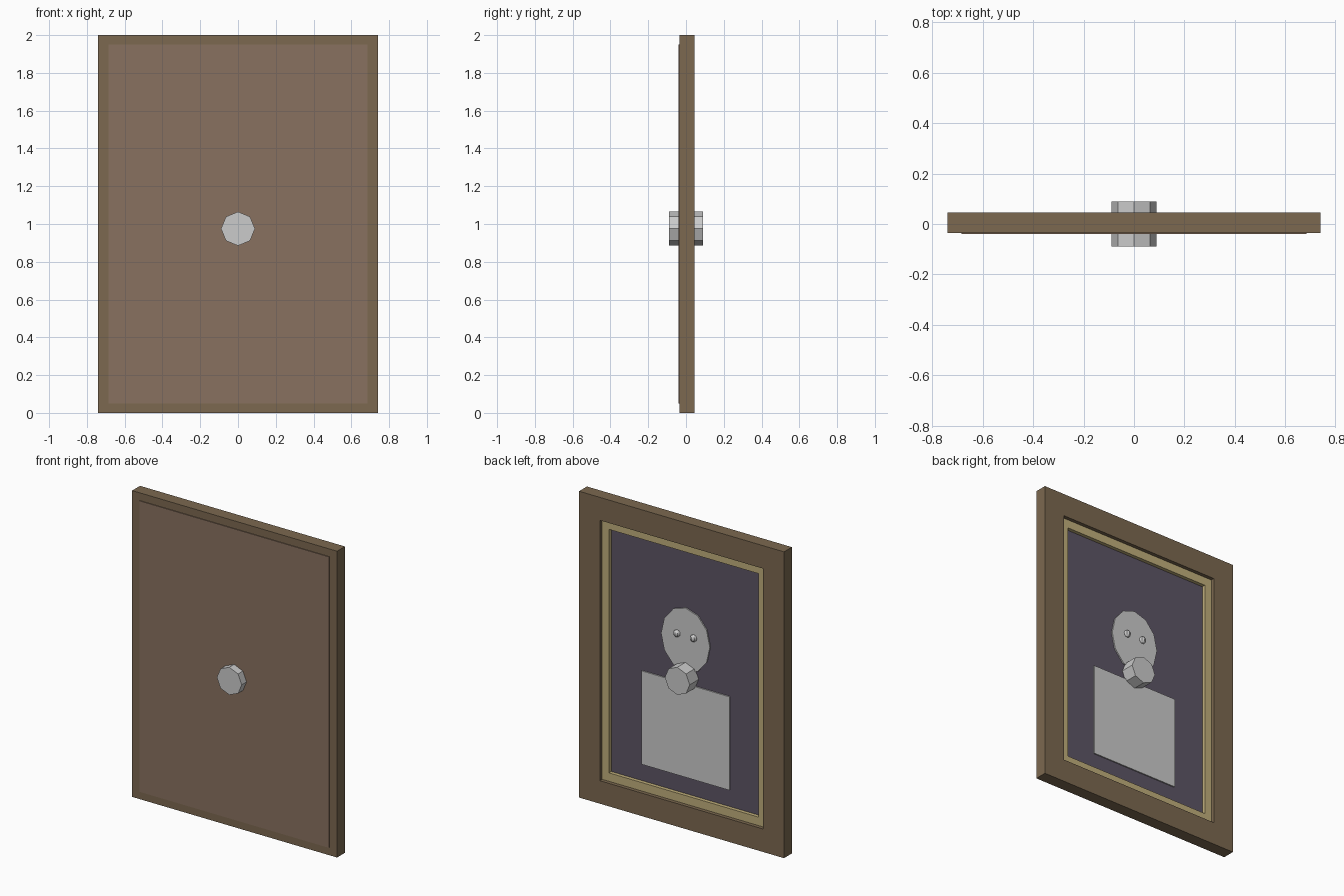
import bpy, bmesh, math
from mathutils import Matrix

if "Cube" in bpy.data.objects:
    bpy.data.objects.remove(bpy.data.objects["Cube"])


def material(name, rgb):
    m = bpy.data.materials.new(name)
    m.diffuse_color = (*rgb, 1)
    m.use_nodes = True
    m.node_tree.nodes["Principled BSDF"].inputs["Base Color"].default_value = m.diffuse_color
    return m


WOOD = material("dark_wood", (0.20, 0.14, 0.08))
BOARD = material("brown_board", (0.25, 0.165, 0.115))
GOLD = material("old_gold", (0.53, 0.43, 0.20))
CANVAS = material("purple_canvas", (0.11, 0.09, 0.13))


def finish(bm, name, mat=None):
    bmesh.ops.recalc_face_normals(bm, faces=bm.faces[:])
    me = bpy.data.meshes.new(name)
    bm.to_mesh(me)
    bm.free()
    ob = bpy.data.objects.new(name, me)
    bpy.context.collection.objects.link(ob)
    if mat:
        me.materials.append(mat)
    return ob


def box(name, half_w, z0, z1, y0, y1, mat=None):
    bm = bmesh.new()
    bmesh.ops.create_cube(bm, size=1)
    bmesh.ops.scale(bm, vec=(2 * half_w, y1 - y0, z1 - z0), verts=bm.verts)
    bmesh.ops.translate(bm, vec=(0, (y0 + y1) / 2, (z0 + z1) / 2), verts=bm.verts)
    return finish(bm, name, mat)


def border(name, half_w, half_h, width, y0, y1, mat):
    """Rectangular ring centred on z = 1."""
    bm = bmesh.new()
    loops = []
    for inset, y in ((0, y0), (0, y1), (width, y1), (width, y0)):
        w, h = half_w - inset, half_h - inset
        loops.append([bm.verts.new((sx * w, y, 1 + sz * h))
                      for sx, sz in ((-1, -1), (1, -1), (1, 1), (-1, 1))])
    for i in range(4):
        a, b = loops[i], loops[(i + 1) % 4]
        for j in range(4):
            k = (j + 1) % 4
            bm.faces.new((a[j], a[k], b[k], b[j]))
    return finish(bm, name, mat)


def disc(name, sides, rx, rz, z, y0, y1):
    """Faceted cylinder along y, with a vertex on the x axis."""
    bm = bmesh.new()
    bmesh.ops.create_cone(bm, cap_ends=True, segments=sides, radius1=1, radius2=1, depth=1)
    bmesh.ops.rotate(bm, matrix=Matrix.Rotation(math.pi / 2, 3, 'X'), verts=bm.verts)
    bmesh.ops.scale(bm, vec=(rx, y1 - y0, rz), verts=bm.verts)
    bmesh.ops.translate(bm, vec=(0, (y0 + y1) / 2, z), verts=bm.verts)
    return finish(bm, name)


# Frame, gilt inner trim, and panels
border("outer_frame", 0.74, 1.0, 0.15, -0.035, 0.046, WOOD)
border("inner_trim", 0.60, 0.855, 0.06, -0.025, 0.022, GOLD)
box("backing_board", 0.685, 0.05, 1.95, -0.04, -0.02, BOARD)
box("canvas", 0.595, 0.15, 1.85, -0.021, -0.002, CANVAS)

# Portrait relief
box("portrait_body", 0.317, 0.315, 0.925, -0.01, 0.006)
disc("portrait_head", 12, 0.176, 0.21, 1.21, -0.01, 0.006)
for side, sx in (("left", -1), ("right", 1)):
    bm = bmesh.new()
    bmesh.ops.create_uvsphere(bm, u_segments=8, v_segments=6, radius=0.023)
    bmesh.ops.translate(bm, vec=(sx * 0.06, 0.007, 1.24), verts=bm.verts)
    finish(bm, "portrait_eye_" + side)

# Octagonal knob through the panel
disc("knob", 8, 0.09, 0.09, 0.975, -0.09, 0.09)
